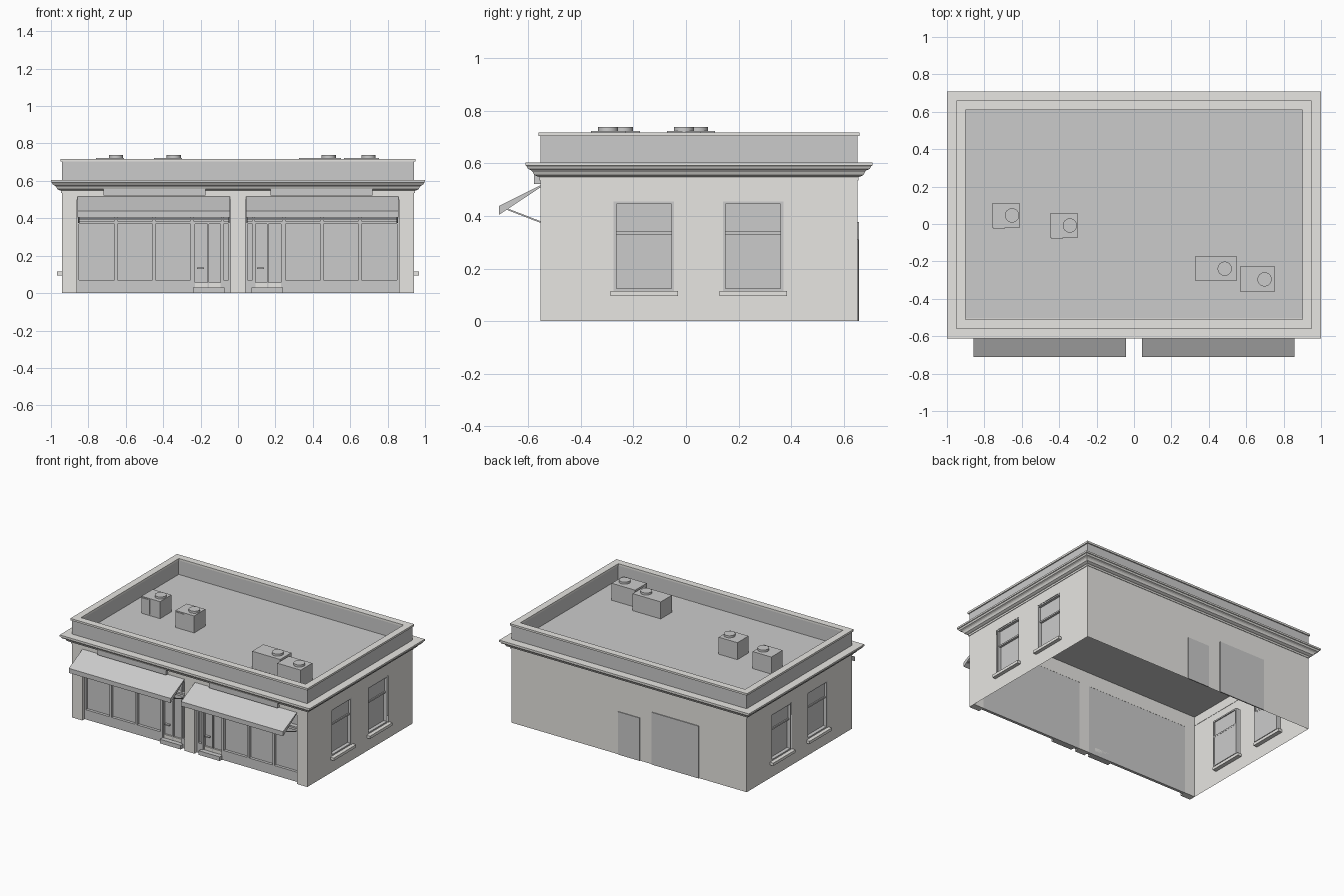
import bpy, bmesh, math
from mathutils import Vector

if "Cube" in bpy.data.objects:
    bpy.data.objects.remove(bpy.data.objects["Cube"])

LIGHT = bpy.data.materials.new("light_stucco")
LIGHT.diffuse_color = (0.8, 0.79, 0.76, 1)
LIGHT.use_nodes = True
LIGHT.node_tree.nodes["Principled BSDF"].inputs["Base Color"].default_value = LIGHT.diffuse_color

X, YF, YB = 0.942, -0.553, 0.651      # wall faces
ROOF = 0.60


def finish(bm, name, mat=None):
    me = bpy.data.meshes.new(name)
    bm.to_mesh(me)
    bm.free()
    if mat:
        me.materials.append(mat)
    ob = bpy.data.objects.new(name, me)
    bpy.context.collection.objects.link(ob)
    return ob


def add_box(bm, x0, x1, y0, y1, z0, z1):
    x0, x1 = sorted((x0, x1))
    vs = bmesh.ops.create_cube(bm, size=1)["verts"]
    for v in vs:
        v.co = Vector((x0 if v.co.x < 0 else x1, y0 if v.co.y < 0 else y1,
                       z0 if v.co.z < 0 else z1))


def boxes(name, items, mat=None):
    bm = bmesh.new()
    for b in items:
        add_box(bm, *b)
    return finish(bm, name, mat)


def sheet(name, place, rect, holes, out, mat=None):
    """Flat wall with rectangular holes; place(u, v) gives the 3D point."""
    us = sorted({rect[0], rect[1], *[c for h in holes for c in h[:2]]})
    vs = sorted({rect[2], rect[3], *[c for h in holes for c in h[2:]]})
    bm = bmesh.new()
    grid = [[bm.verts.new(place(u, v)) for v in vs] for u in us]
    for i in range(len(us) - 1):
        for j in range(len(vs) - 1):
            cu, cv = (us[i] + us[i + 1]) / 2, (vs[j] + vs[j + 1]) / 2
            if any(h[0] < cu < h[1] and h[2] < cv < h[3] for h in holes):
                continue
            f = bm.faces.new((grid[i][j], grid[i + 1][j], grid[i + 1][j + 1], grid[i][j + 1]))
            f.normal_update()
            if f.normal.dot(Vector(out)) < 0:
                f.normal_flip()
    return finish(bm, name, mat)


def ring(name, profile, mat=None):
    """Sweep an (offset from wall, z) profile around the building, mitred."""
    bm = bmesh.new()
    loops = [[bm.verts.new((sx * (X + o), (YF - o) if sy < 0 else (YB + o), z)) for o, z in profile]
             for sx, sy in ((-1, -1), (1, -1), (1, 1), (-1, 1))]
    n = len(profile)
    for k in range(4):
        a, b = loops[k], loops[(k + 1) % 4]
        for i in range(n):
            j = (i + 1) % n
            bm.faces.new((a[i], b[i], b[j], a[j]))
    bmesh.ops.recalc_face_normals(bm, faces=bm.faces)
    return finish(bm, name, mat)


# Walls: thin shells open at the bottom
wins = [(-0.275, -0.045), (0.14, 0.37)]
WZ = (0.115, 0.455)
for s, side in ((-1, "left"), (1, "right")):
    sheet(side + "_wall", lambda u, v: (s * X, u, v), (YF, YB, 0, ROOF),
          [(a, b, *WZ) for a, b in wins], (s, 0, 0), LIGHT)
sheet("back_wall", lambda u, v: (u, YB, v), (-X, X, 0, ROOF), [], (0, 1, 0), LIGHT)

# Front piers and lintel
boxes("front_piers", [(-X, -0.86, YF, -0.505, 0, 0.5), (-0.04, 0.04, YF, -0.505, 0, 0.5),
                      (0.86, X, YF, -0.505, 0, 0.5), (-X, X, YF, -0.505, 0.5, ROOF)], LIGHT)

# Cornice, parapet, cap and roof
ring("cornice", [(-0.002, 0.535), (0.004, 0.535), (0.004, 0.548), (0.012, 0.55), (0.024, 0.556),
                 (0.030, 0.568), (0.036, 0.574), (0.048, 0.579), (0.053, 0.590),
                 (0.058, 0.592), (0.058, 0.604), (-0.002, 0.604)], LIGHT)
ring("parapet", [(0, ROOF), (0, 0.704), (-0.038, 0.704), (-0.038, ROOF)])
ring("parapet_cap", [(0.008, 0.704), (0.008, 0.718), (-0.042, 0.718), (-0.042, 0.704)], LIGHT)
sheet("roof", lambda u, v: (u, v, ROOF), (-0.905, 0.905, YF + 0.037, YB - 0.037), [], (0, 0, 1))

# Side windows with reveal, sashes and sill
for s, side in ((-1, "left"), (1, "right")):
    for n, (a, b) in enumerate(wins):
        tag = f"{side}_window_{n + 1}"
        z0, z1 = WZ
        d0, d1 = s * (X - 0.035), s * (X - 0.002)
        t = 0.01
        boxes(tag + "_frame", [
            (d0, d1, a, a + t, z0, z1), (d0, d1, b - t, b, z0, z1),
            (d0, d1, a + t, b - t, z0, z0 + t), (d0, d1, a + t, b - t, z1 - t, z1),
            (d0, s * (X - 0.012), a + t, b - t, 0.33, 0.341)])
        boxes(tag + "_panes", [
            (s * (X - 0.034), s * (X - 0.028), a + t, b - t, z0 + t, 0.335),
            (s * (X - 0.028), s * (X - 0.02), a + t, b - t, 0.335, z1 - t)])
        boxes(tag + "_sill", [(s * (X - 0.03), s * (X + 0.026), a - 0.012, b + 0.014, 0.095, 0.115)], LIGHT)

# Back doors
boxes("back_door", [(-0.088, 0.085, YB - 0.002, YB + 0.005, 0, 0.31)])
boxes("loading_door", [(-0.56, -0.185, YB - 0.002, YB + 0.006, 0, 0.378)])

# Storefronts, mirrored across x
for s, side in ((-1, "left"), (1, "right")):
    def m(x0, x1, *r):
        return (s * x0, s * x1, *r)
    GY = -0.506
    FY = -0.526
    sheet(side + "_shop_glass", lambda u, v: (u, GY, v),
          (min(s * 0.04, s * 0.86), max(s * 0.04, s * 0.86), 0, 0.5), [], (0, -1, 0))
    # mullions, rails and bulkhead
    bars = [m(x0, x1, FY, GY, 0.0, 0.5) for x0, x1 in
            ((0.85, 0.86), (0.645, 0.66), (0.44, 0.457), (0.237, 0.254), (0.077, 0.087), (0.04, 0.05))]
    bars += [m(0.254, 0.85, FY, GY, 0.0, 0.07), m(0.05, 0.077, FY, GY, 0.0, 0.07)]
    bars += [m(0.05, 0.85, FY + 0.001, GY, 0.37, 0.385), m(0.05, 0.85, FY - 0.012, GY, 0.39, 0.402)]
    boxes(side + "_shop_frame", bars)
    # double door with kick plate, step and handle
    boxes(side + "_door_stiles", [m(a, b, -0.52, GY, 0.03, 0.37) for a, b in
                                  ((0.087, 0.093), (0.154, 0.164), (0.231, 0.237))])
    boxes(side + "_door_kick_plate", [m(0.093, 0.231, -0.518, GY, 0.03, 0.056)], LIGHT)
    boxes(side + "_door_step", [m(0.072, 0.24, -0.552, GY, 0, 0.03)])
    hx = -0.2 if s < 0 else 0.12
    boxes(side + "_door_handle", [(hx - 0.018, hx + 0.018, -0.53, -0.512, 0.13, 0.138)])

    # awning: sloped canvas, valance and closed ends
    bm = bmesh.new()
    prof = [(YF, 0.517), (-0.71, 0.438), (-0.71, 0.405), (YF, 0.509)]
    lo, hi = [[bm.verts.new((s * x, y, z)) for y, z in prof] for x in (0.042, 0.858)]
    bm.faces.new(lo)
    bm.faces.new(hi)
    for i in range(4):
        j = (i + 1) % 4
        bm.faces.new((lo[i], lo[j], hi[j], hi[i]))
    bmesh.ops.recalc_face_normals(bm, faces=bm.faces)
    finish(bm, side + "_awning")
    # awning support rods
    bm = bmesh.new()
    p, q = Vector((0, -0.685, 0.428)), Vector((0, YF, 0.377))
    for x in (0.048, 0.852):
        vs = bmesh.ops.create_cube(bm, size=1)["verts"]
        bmesh.ops.scale(bm, vec=(0.007, (q - p).length, 0.006), verts=vs)
        rot = Vector((0, 1, 0)).rotation_difference(q - p).to_matrix()
        bmesh.ops.rotate(bm, matrix=rot, verts=vs)
        bmesh.ops.translate(bm, vec=(p + q) / 2 + Vector((s * x, 0, 0)), verts=vs)
    finish(bm, side + "_awning_rods")
    # plain sign board under the cornice
    boxes(side + "_sign_board", [m(0.173, 0.72, -0.577, YF + 0.002, 0.521, 0.558)])

# Rooftop air units: x0, x1, y0, y1, fan x, fan y, has side panel
units = [(-0.76, -0.61, -0.02, 0.11, -0.652, 0.046, True),
         (-0.45, -0.30, -0.073, 0.055, -0.343, -0.008, True),
         (0.325, 0.55, -0.303, -0.175, 0.485, -0.239, False),
         (0.567, 0.755, -0.361, -0.228, 0.698, -0.296, False)]
for n, (x0, x1, y0, y1, fx, fy, panel) in enumerate(units):
    items = [(x0, x1, y0, y1, ROOF, 0.723)]
    if panel:
        items.append((x0 + 0.005, x0 + 0.07, y0 - 0.004, y0 + 0.001, ROOF + 0.01, 0.715))
    boxes(f"roof_unit_{n + 1}", items)
    bm = bmesh.new()
    bmesh.ops.create_cone(bm, cap_ends=True, segments=24, radius1=0.038, radius2=0.038, depth=0.018)
    bmesh.ops.translate(bm, vec=(fx, fy, 0.729), verts=bm.verts)
    fan = finish(bm, f"roof_unit_fan_{n + 1}")
    for f in fan.data.polygons:
        f.use_smooth = len(f.vertices) == 4
    bpy.context.view_layer.objects.active = fan
    fan.select_set(True)
    bpy.ops.object.shade_smooth_by_angle(angle=math.radians(35))
    fan.select_set(False)
